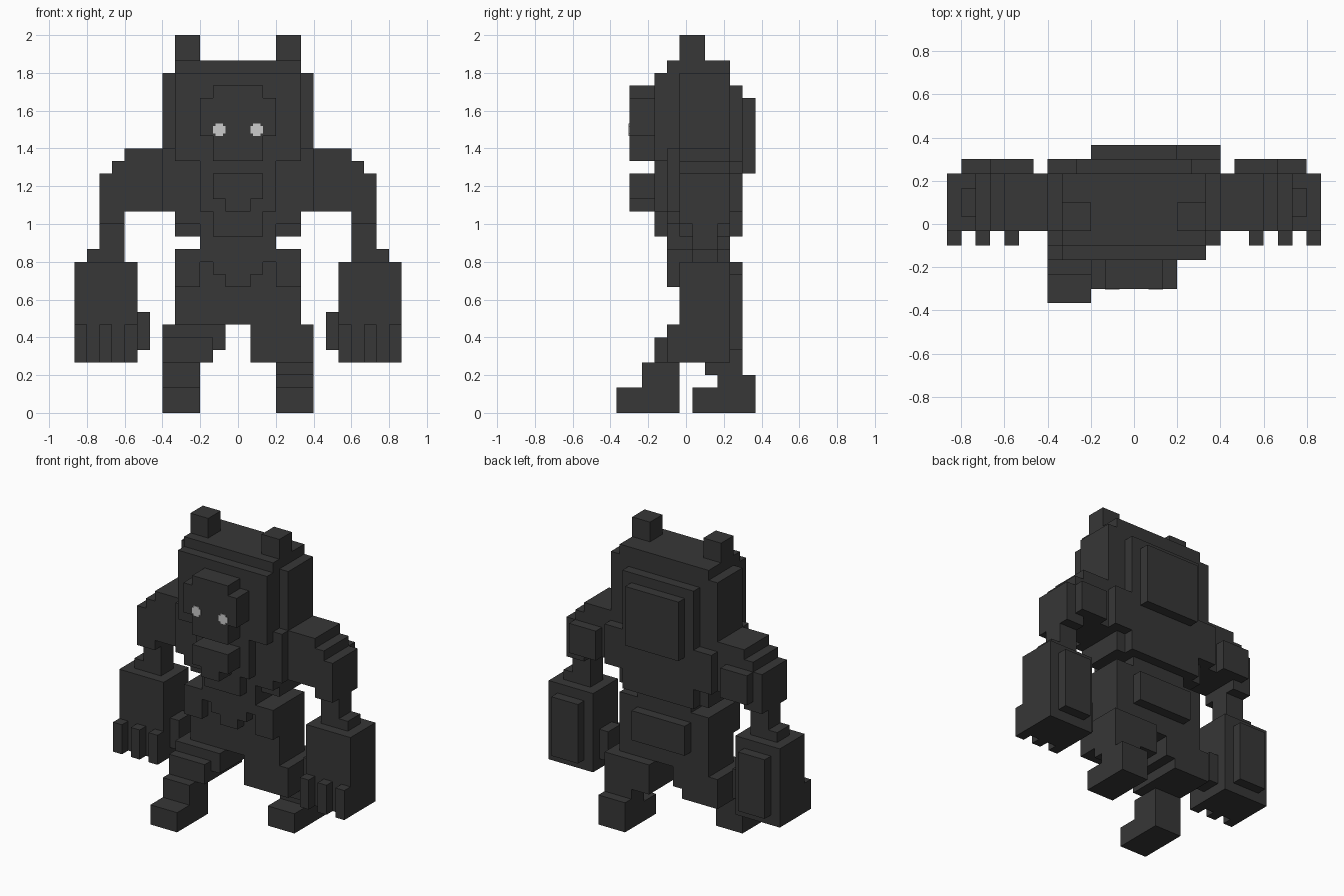
import bpy, bmesh

old = bpy.data.objects.get("Cube")
if old:
    bpy.data.objects.remove(old, do_unlink=True)

U = 1 / 15  # size of one block


def make_material(name, value):
    m = bpy.data.materials.new(name)
    m.use_nodes = True
    c = (value, value, value, 1)
    m.diffuse_color = c
    bsdf = m.node_tree.nodes["Principled BSDF"]
    bsdf.inputs["Base Color"].default_value = c
    bsdf.inputs["Roughness"].default_value = 0.9
    return m


CHARCOAL = make_material("charcoal", 0.038)
PALE = make_material("pale_grey", 0.6)


def build(name, boxes, mat=CHARCOAL, flip=False):
    """Boxes are (x0, x1, y0, y1, z0, z1) in block units."""
    bm = bmesh.new()
    for x0, x1, y0, y1, z0, z1 in boxes:
        if flip:
            x0, x1 = -x1, -x0
        verts = bmesh.ops.create_cube(bm, size=1)["verts"]
        for v in verts:
            v.co.x = (x1 if v.co.x > 0 else x0) * U
            v.co.y = (y1 if v.co.y > 0 else y0) * U
            v.co.z = (z1 if v.co.z > 0 else z0) * U
    me = bpy.data.meshes.new(name)
    bm.to_mesh(me)
    bm.free()
    me.materials.append(mat)
    ob = bpy.data.objects.new(name, me)
    bpy.context.collection.objects.link(ob)
    return ob


def pair(name, boxes, mat=CHARCOAL):
    build("left_" + name, boxes, mat)
    build("right_" + name, boxes, mat, flip=True)


# Head with stepped crown and raised back panels
build("head", [
    (-5, 5, -2.5, 3.5, 20, 27),
    (-6, 6, -0.5, 3.5, 20, 27),
    (-5, 5, -1.5, 3.5, 27, 28),
    (-4, 4, 3.5, 4.5, 18, 26),
    (-3, 3, 4.5, 5.5, 19, 25),
])
build("face", [
    (-2, 2, -4.5, -2.5, 20, 26),
    (-3, 3, -4.5, -2.5, 22, 25),
])
build("jaw", [
    (-2, 2, -4.5, -2.5, 17, 19),
    (-1, 1, -4.5, -2.5, 16, 17),
])
pair("horn", [(3, 5, -0.5, 1.5, 28, 30)])

# Eyes: thin plates with clipped corners
pair("eye", [
    (1, 2, -4.56, -4.5, 22.2, 22.8),
    (1.2, 1.8, -4.56, -4.5, 22, 23),
], PALE)

# Torso
build("torso", [
    (-3, 3, -2.5, 3.5, 16, 20),
    (-6, 6, -0.5, 4.5, 16, 20),
    (-5, 5, -0.5, 3.5, 14, 16),
    (-4, 4, 3.5, 4.5, 14, 16),
    (-2, 2, -2.5, 3.5, 14, 16),
    (-3, 3, -1.5, 3.5, 12, 16),
])
pair("chest_plate", [
    (3, 6, -1.5, 0, 16, 21),
    (3, 5, -1.5, 0, 15, 16),
])

# Hips and front cloth
build("hips", [
    (-5, 5, -0.5, 3.5, 7, 13),
    (-3, 3, 3.5, 4.5, 9, 12),
])
build("front_cloth", [
    (-2, 2, -1.5, 0, 11, 13),
    (-1, 1, -1.5, 0, 10, 11),
])
pair("hip_plate", [(3, 5, -1.5, 0, 10, 13)])

# Arms: stepped shoulder, elbow, forearm
pair("arm", [
    (5, 9, -0.5, 3.5, 16, 21),
    (9, 10, -0.5, 3.5, 15, 20),
    (10, 11, -0.5, 3.5, 15, 19),
    (7, 10, 3.5, 4.5, 16, 19),
    (9, 11, 0.5, 2.5, 12, 15),
    (11, 12, 0.5, 2.5, 12, 13),
])
# Hands with back plate, thumb and three fingers
pair("hand", [
    (8, 13, -0.5, 3.5, 4, 12),
    (9, 12, 3.5, 4.5, 5, 11),
    (7, 8, 0.5, 2.5, 5, 8),
] + [(x, x + 1, -1.5, -0.5, 4, 7) for x in (8, 10, 12)])

# Right leg strides forward
build("right_leg", [
    (-6, -1, -1.5, 3.5, 5, 7),
    (-6, -2, -2.5, 3.5, 4, 6),
    (-6, -3, -3.5, -0.5, 2, 4),
    (-6, -3, -5.5, -0.5, 0, 2),
])
# Left leg trails behind
build("left_leg", [
    (1, 6, -0.5, 4.5, 4, 7),
    (3, 6, 1.5, 4.5, 3, 4),
    (3, 6, 2.5, 5.5, 2, 3),
    (3, 6, 0.5, 5.5, 0, 2),
])
